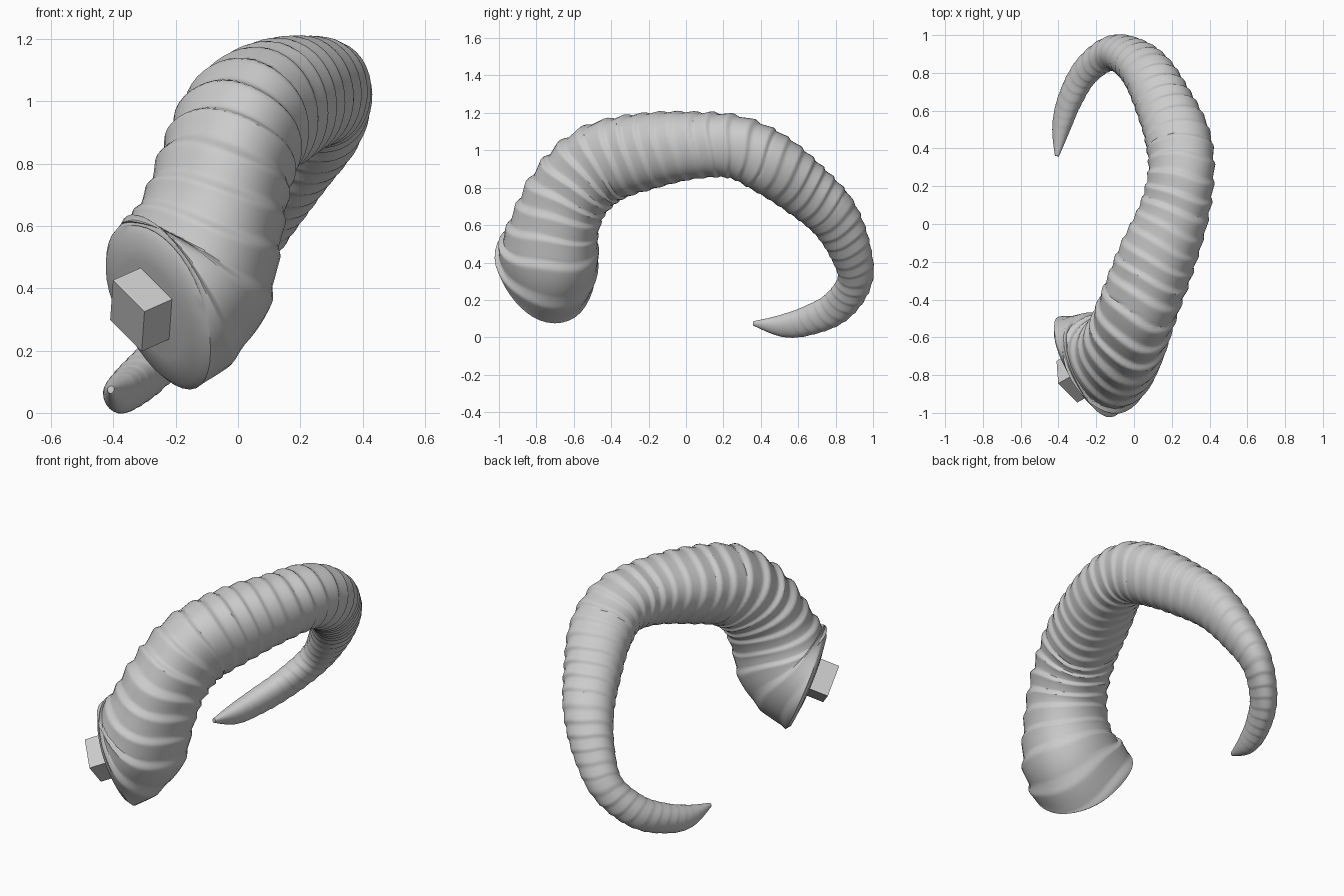
import bpy, bmesh, math, random
from mathutils import Vector, Matrix

random.seed(4)
old = bpy.data.objects.get("Cube")
if old:
    bpy.data.objects.remove(old, do_unlink=True)

mat = bpy.data.materials.new("horn_grey")
mat.use_nodes = True
GREY = (0.6, 0.6, 0.6, 1)
mat.diffuse_color = GREY
mat.node_tree.nodes["Principled BSDF"].inputs["Base Color"].default_value = GREY

# Centre line stations: x, y, z, radius, sideways squash
STATIONS = [
    (-.25, -.75, .35, .288, 1.04), (-.15, -.725, .44, .275, 1.02), (-.085, -.69, .61, .238, 1),
    (-.035, -.61, .785, .225, .97), (.025, -.45, .93, .222, .95), (.12, -.20, 1.0, .205, 1.02),
    (.215, .05, 1.03, .18, 1.05), (.255, .27, 1.02, .17, 1.05), (.235, .45, .935, .17, 1.03),
    (.165, .62, .81, .158, .97), (.08, .78, .66, .14, .95), (-.02, .875, .48, .115, .95),
    (-.13, .905, .31, .094, .9), (-.255, .81, .168, .09, .8), (-.338, .66, .093, .08, .8),
    (-.382, .52, .064, .062, .8), (-.408, .36, .075, .012, .9)]
SEG, SUB = 40, 30
REF = Vector((1, -.3, -.3))
BASE_AXIS = Vector((.81, .45, .36)).normalized()


def catmull(i, t):
    """Point, radius and squash on the smooth path through the stations."""
    n = len(STATIONS) - 1
    a, b, c, d = (STATIONS[max(0, min(n, i + k))] for k in (-1, 0, 1, 2))
    return [.5 * (2 * q + (r - p) * t + (2 * p - 5 * q + 4 * r - s) * t ** 2
                  + (3 * q - p - 3 * r + s) * t ** 3) for p, q, r, s in zip(a, b, c, d)]


def ridge(phase):
    """Growth ring profile: slow rise to a crest and quick fall, 0 to 1."""
    f = phase % 1
    if f < .7:
        return (f / .7) ** 1.3
    f = (1 - f) / .3
    return f * f * (3 - 2 * f)


path = [catmull(i, k / SUB) for i in range(len(STATIONS) - 1) for k in range(SUB)]
path.append(list(STATIONS[-1]))
points = [Vector(p[:3]) for p in path]
last = len(points) - 1
heights = [random.uniform(.6, 1.2) for _ in range(99)]

# Ridged horn
bm = bmesh.new()
rings, phase = [], 0
for j, (p, centre) in enumerate(zip(path, points)):
    tangent = (points[min(last, j + 4)] - points[max(0, j - 4)]).normalized()
    w = max(0, 1 - j / (2 * SUB))
    tangent = tangent.lerp(BASE_AXIS, w * w).normalized()
    side = (REF - tangent * REF.dot(tangent)).normalized()
    out = side.cross(tangent).normalized()
    s = j / last
    if j:
        phase += (centre - points[j - 1]).length / (.11 - .06 * s)
    fade = min(1, (1 - s) * 5)
    ring = []
    for k in range(SEG):
        a = math.tau * k / SEG
        ph = phase + .3 * math.cos(a - .4) + .08 * math.sin(3 * a) + 1
        amp = (.1 - .06 * s) * heights[int(ph)] * fade * (.75 + .25 * math.cos(a))
        keel = 1 + .035 * math.cos(3 * (a - .4))
        r = max(.004, p[3]) * keel * (1 + amp * (ridge(ph) - .75))
        ring.append(bm.verts.new(centre + out * r * math.cos(a) + side * r * p[4] * math.sin(a)))
    rings.append(ring)

# Slightly domed base
for scale, lift in ((.92, .018), (.6, .03)):
    rings.insert(0, [bm.verts.new(points[0].lerp(v.co, scale) - BASE_AXIS * lift)
                     for v in rings[-last - 1]])
for lower, upper in zip(rings, rings[1:]):
    for k in range(SEG):
        n = (k + 1) % SEG
        bm.faces.new((lower[k], lower[n], upper[n], upper[k]))
bm.faces.new(rings[0][::-1])
bm.faces.new(rings[-1])
bmesh.ops.recalc_face_normals(bm, faces=bm.faces)
mesh = bpy.data.meshes.new("horn")
bm.to_mesh(mesh)
bm.free()
mesh.materials.append(mat)
horn = bpy.data.objects.new("horn", mesh)
bpy.context.collection.objects.link(horn)
bpy.context.view_layer.objects.active = horn
horn.select_set(True)
bpy.ops.object.shade_smooth_by_angle(angle=math.radians(35))

# Mounting block set into the base
across = Vector((-.10, .10, .10))
across = (across - BASE_AXIS * across.dot(BASE_AXIS)).normalized()
down = across.cross(BASE_AXIS).normalized()
if down.z > 0:
    down.negate()
corner = Vector((-.3, -.945, .325))
size = .175
bpy.ops.mesh.primitive_cube_add(size=size)
block = bpy.context.object
block.name = "mounting_block"
middle = corner + (across + down + BASE_AXIS) * size / 2
frame = Matrix((BASE_AXIS, down.cross(BASE_AXIS), down)).transposed()
block.matrix_world = Matrix.Translation(middle) @ frame.to_4x4()
block.data.materials.append(mat)
